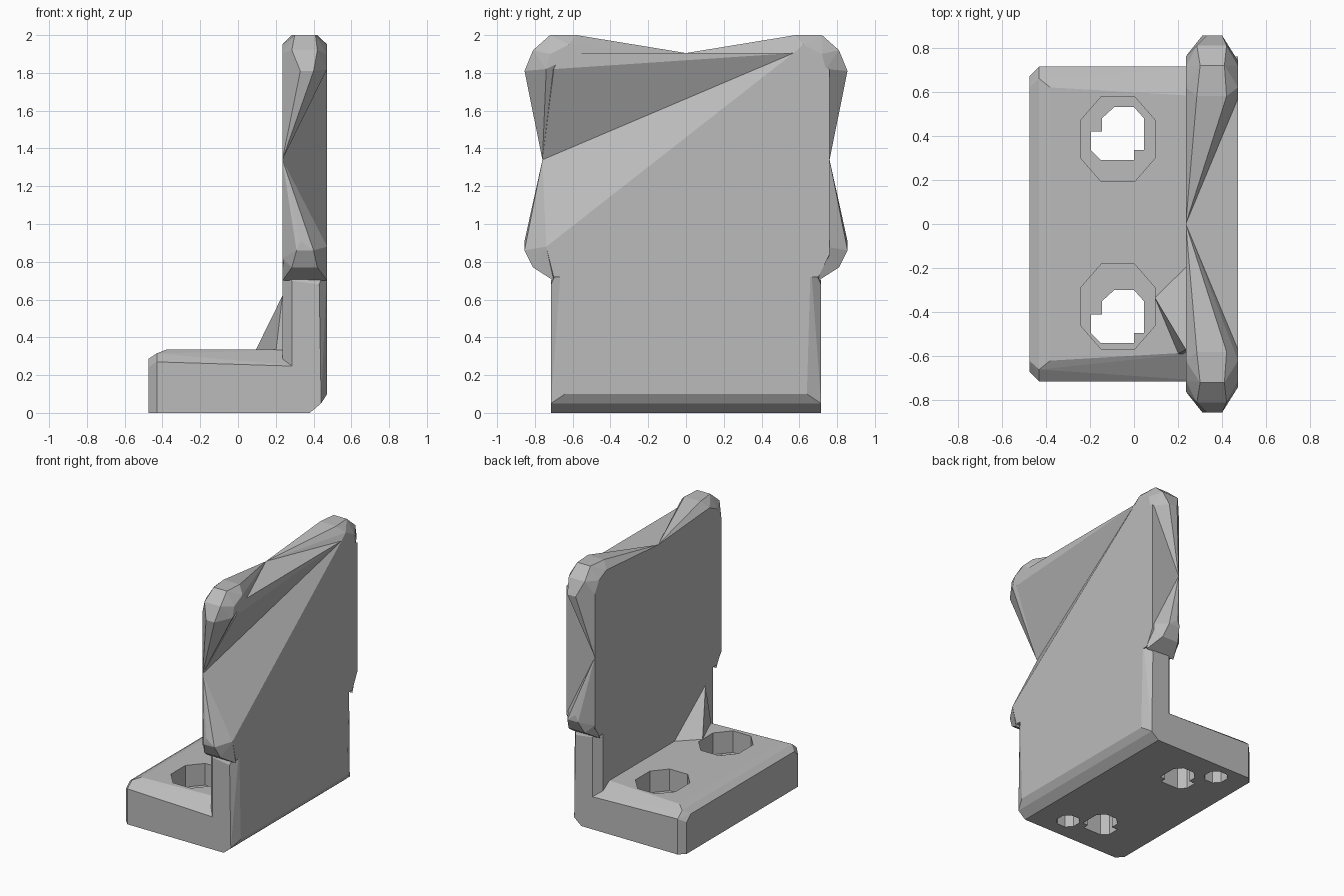
import bpy
import bmesh

cube = bpy.data.objects.get("Cube")
if cube:
    bpy.data.objects.remove(cube, do_unlink=True)

grey = bpy.data.materials.new("plain_grey")
grey.use_nodes = True
colour = (0.5, 0.5, 0.5, 1)
grey.diffuse_color = colour
grey.node_tree.nodes["Principled BSDF"].inputs["Base Color"].default_value = colour


def finish(name, bm):
    bmesh.ops.recalc_face_normals(bm, faces=bm.faces)
    mesh = bpy.data.meshes.new(name)
    bm.to_mesh(mesh)
    bm.free()
    mesh.materials.append(grey)
    obj = bpy.data.objects.new(name, mesh)
    bpy.context.collection.objects.link(obj)
    return obj


def hull(name, points):
    """Faceted convex block around a few corner points."""
    bm = bmesh.new()
    for p in points:
        bm.verts.new(p)
    res = bmesh.ops.convex_hull(bm, input=bm.verts)
    loose = [v for v in bm.verts if not v.link_faces]
    bmesh.ops.delete(bm, geom=loose, context='VERTS')
    bmesh.ops.dissolve_limit(bm, angle_limit=0.002, verts=bm.verts, edges=bm.edges)
    return finish(name, bm)


def both(points):
    return [(x, s * y, z) for x, y, z in points for s in (1, -1)]


def prism(name, outline, low, high):
    bm = bmesh.new()
    face = bm.faces.new([bm.verts.new((x, y, low)) for x, y in outline])
    ext = bmesh.ops.extrude_face_region(bm, geom=[face])
    for v in ext["geom"]:
        if isinstance(v, bmesh.types.BMVert):
            v.co.z = high
    return finish(name, bm)


def octagon(cx, cy, rx, ry, k=0.45):
    ring = [(1, k), (k, 1), (-k, 1), (-1, k), (-1, -k), (-k, -1), (k, -1), (1, -k)]
    return [(cx + rx * a, cy + ry * b) for a, b in ring]


F, B = 0.235, 0.472   # front and back planes of the upright

# Foot plate with bevelled rim
foot = hull("foot_plate", both([
    (-.475, .67, 0), (-.43, .715, 0), (.38, .715, 0),
    (-.475, .67, .24), (-.475, .62, .285), (-.43, .715, .27),
    (-.43, .66, .315), (-.38, .62, .335),
    (.2, .715, .245), (.38, .715, .245), (.2, .575, .335), (.38, .575, .335)]))

# Stepped screw holes and two blind locating holes underneath
screw = [(-.09, .53), (0, .53), (.045, .48), (.045, .335), (0, .335), (0, .29),
         (-.15, .29), (-.195, .335), (-.195, .42), (-.145, .42), (-.145, .48)]
cutters = []
for side, shift in (("left", 0), ("right", -.83)):
    cutters.append(prism("screw_cutter_" + side, [(x, y + shift) for x, y in screw], -.1, .5))
for side, y in (("left", .385), ("right", -.375)):
    cutters.append(prism("recess_cutter_" + side, octagon(-.073, y, .168, .193), .17, .5))
for side, x, y in (("left", -.25, .58), ("right", .14, -.54)):
    cutters.append(prism("locating_cutter_" + side, octagon(x, y, .075, .075), -.1, .1))
for cutter in cutters:
    cutter.hide_render = True
    cutter.hide_set(True)
    mod = foot.modifiers.new(cutter.name, 'BOOLEAN')
    mod.operation = 'DIFFERENCE'
    mod.solver = 'EXACT'
    mod.object = cutter
bpy.context.view_layer.objects.active = foot
for mod in list(foot.modifiers):
    bpy.ops.object.modifier_apply(modifier=mod.name)
for cutter in cutters:
    bpy.data.objects.remove(cutter, do_unlink=True)

# Lower part of the upright, with bevelled back edges
hull("upright_neck", both([
    (F, .66, .8), (F, .66, .05), (.285, .715, .7), (.285, .715, 0),
    (.43, .715, .68), (.44, .715, .05), (.38, .715, 0),
    (B, .66, .8), (B, .64, .1)]))

# Main panel, its back falling in towards a pinch on one side edge
pinch = (F, -.76, 1.34)
high_back = (B, .57, 1.905)
low_back = (B, -.74, .88)
hull("upright_panel", [
    pinch, high_back, low_back, (B, -.7, .72), (F, -.7, .72), (F, -.76, .8),
    (B, .7, .72), (F, .7, .72), (B, .76, .84), (F, .76, .8),
    (B, .76, 1.82), (F, .76, 1.82), (F, .57, 1.905), (F, 0, 1.905)])
hull("upright_top_wedge", [
    pinch, high_back, (B, -.7, 1.82), (B, -.66, 1.905), (F, -.71, 1.905),
    (F, -.76, 1.82), (F, .57, 1.905)])

# Swollen corners, tapering to the middle of the top and side edges
for side, s in (("left", 1), ("right", -1)):
    upper = [(F, 0, 1.905), (F, .76, 1.34), (F, .71, 1.905), (F, .76, 1.82),
             (F, .62, 1.95), (.285, .58, 2), (.42, .58, 2), (.3, .72, 2), (.41, .72, 2),
             (.285, .81, 1.92), (.42, .81, 1.92), (.33, .855, 1.81), (.4, .855, 1.81),
             (B, .74, 1.82), (B, .72, 1.9), (B, .57, 1.905), (B, .62, 1.95)]
    lower = [(F, .76, 1.34), (F, .76, .82), (F, .7, .7), (B, .7, .7), (B, .74, .88),
             (.285, .81, .77), (.42, .81, .77), (.31, .855, .86), (.4, .855, .86),
             (.33, .855, .91)]
    hull("upper_corner_" + side, [(x, s * y, z) for x, y, z in upper])
    hull("lower_corner_" + side, [(x, s * y, z) for x, y, z in lower])

# Small web in the inner angle
hull("corner_web", [(F, -.19, .33), (.095, -.335, .335), (F, -.57, .62),
                    (.2, -.59, .32), (.26, -.59, .3), (.26, -.19, .3)])
